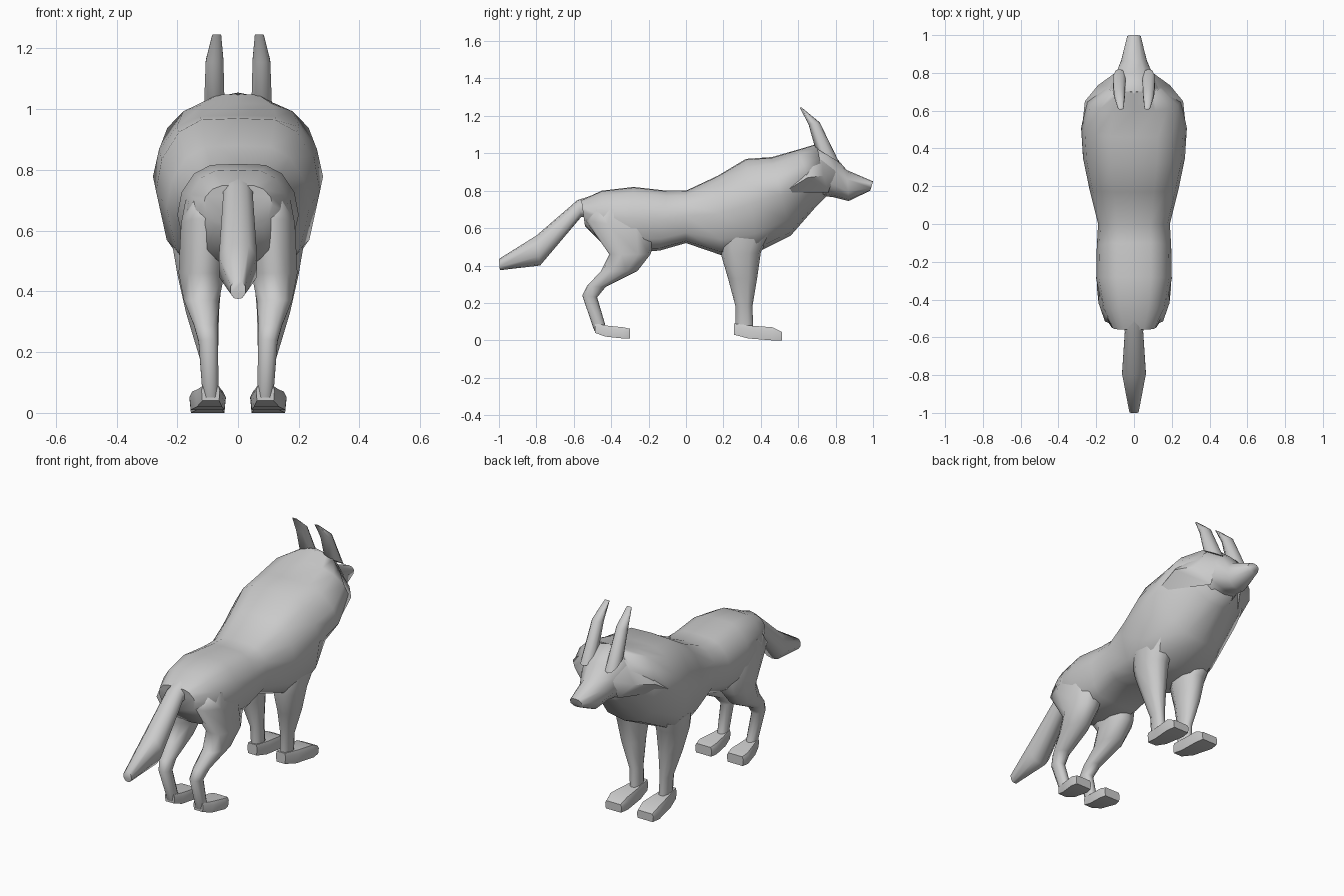
import bpy, bmesh, math

cube = bpy.data.objects.get("Cube")
if cube:
    bpy.data.objects.remove(cube, do_unlink=True)

fur = bpy.data.materials.new("grey fur")
fur.use_nodes = True
fur.diffuse_color = (0.6, 0.6, 0.6, 1)
fur.node_tree.nodes["Principled BSDF"].inputs["Base Color"].default_value = fur.diffuse_color

# Half outlines: (way from first to second edge, share of half width)
TRUNK = [(0, 0), (.01, .45), (.09, .72), (.27, .93), (.48, 1), (.8, .87), (.96, .66), (1, 0)]
LIMB = [(0, 0), (.05, .55), (.3, .97), (.7, .97), (.95, .55), (1, 0)]
PAW = [(0, 0), (0, .85), (.3, 1), (1, .92), (1, 0)]


def finish(name, bm, angle):
    bmesh.ops.recalc_face_normals(bm, faces=bm.faces)
    mesh = bpy.data.meshes.new(name)
    bm.to_mesh(mesh)
    bm.free()
    mesh.materials.append(fur)
    obj = bpy.data.objects.new(name, mesh)
    bpy.context.collection.objects.link(obj)
    bpy.ops.object.select_all(action='DESELECT')
    obj.select_set(True)
    bpy.context.view_layer.objects.active = obj
    bpy.ops.object.shade_smooth_by_angle(angle=math.radians(angle))


def loft(name, rings, outline=LIMB, side=1, angle=65):
    """Each ring: first edge y, z; second edge y, z; half width; centre x; keel narrowing."""
    bm = bmesh.new()
    loops = []
    full = outline + [(t, -w) for t, w in outline[-2:0:-1]]
    for y1, z1, y2, z2, half, cx, *keel in rings:
        pinch = keel[0] if keel else 0
        loops.append([bm.verts.new((side * (cx + w * half * (1 - pinch * max(0, t - .48) * 2)),
                                    y1 + (y2 - y1) * t, z1 + (z2 - z1) * t))
                      for t, w in full])
    n = len(full)
    for a, b in zip(loops, loops[1:]):
        for i in range(n):
            j = (i + 1) % n
            bm.faces.new((a[i], a[j], b[j], b[i]))
    bm.faces.new(loops[0])
    bm.faces.new(loops[-1])
    finish(name, bm, angle)


# Trunk, from rump to throat
loft("body", [
    (-.56, .75, -.54, .61, .115, 0),
    (-.45, .80, -.43, .50, .17, 0),
    (-.28, .82, -.30, .47, .20, 0),
    (-.10, .80, -.14, .48, .197, 0),
    (0, .80, 0, .52, .19, 0),
    (.17, .88, .19, .455, .235, 0),
    (.32, .97, .38, .47, .27, 0),
    (.46, .98, .56, .56, .28, 0, .45),
    (.60, 1.02, .70, .72, .25, 0, .6),
    (.70, 1.05, .75, .77, .15, 0, .4)], TRUNK)

# Head tapering to the muzzle
loft("head", [
    (.62, 1.02, .70, .75, .15, 0),
    (.71, 1.055, .75, .77, .13, 0),
    (.80, .98, .79, .765, .10, 0),
    (.86, .91, .87, .745, .07, 0),
    (1, .85, .985, .80, .037, 0)])

# Tail
loft("tail", [
    (-.42, .80, -.48, .66, .06, 0),
    (-.58, .75, -.56, .66, .05, 0),
    (-.80, .56, -.78, .40, .065, 0),
    (-1, .435, -.995, .375, .025, 0)])

for label, s in (("left", 1), ("right", -1)):
    loft(label + "_ear", [
        (.69, 1.03, .82, .95, .035, .078),
        (.655, 1.155, .715, 1.165, .03, .077),
        (.607, 1.246, .617, 1.246, .015, .07)], side=s)

    # Cheek ruff, running back into the shoulder
    bm = bmesh.new()
    for x, y, z in [(.08, .72, 1.02), (.10, .80, .9), (.10, .76, .79), (.19, .735, .88),
                    (.14, .762, .88), (.26, .65, .87), (.19, .60, .96), (.274, .52, .79)]:
        bm.verts.new((s * x, y, z))
    bmesh.ops.convex_hull(bm, input=bm.verts)
    finish(label + "_cheek", bm, 50)

    loft(label + "_front_leg", [
        (.25, .74, .46, .74, .09, .15),
        (.19, .60, .47, .60, .087, .14),
        (.19, .45, .40, .47, .076, .126),
        (.225, .33, .38, .33, .056, .117),
        (.265, .18, .355, .18, .031, .096),
        (.265, .05, .36, .06, .027, .09)], side=s)
    loft(label + "_hind_leg", [
        (-.49, .71, -.17, .68, .07, .105),
        (-.535, .64, -.15, .58, .08, .11),
        (-.41, .46, -.19, .46, .078, .12),
        (-.455, .37, -.26, .37, .06, .12),
        (-.53, .29, -.43, .285, .04, .106),
        (-.555, .24, -.475, .23, .033, .098),
        (-.49, .05, -.425, .06, .027, .09)], side=s)

    # Paws, heel to toe
    for part, heel, length, low, toe in (("front", .257, .255, 0, .045),
                                         ("hind", -.487, .187, .01, .062)):
        loft(f"{label}_{part}_paw", [
            (heel, .09, heel, low + .03, .03, .09),
            (heel + length * .38, .078, heel + length * .3, low + .01, .045, .094),
            (heel + length * .8, .07, heel + length * .8, low, .06, .10),
            (heel + length, toe, heel + length, low, .052, .10)], PAW, side=s, angle=50)
